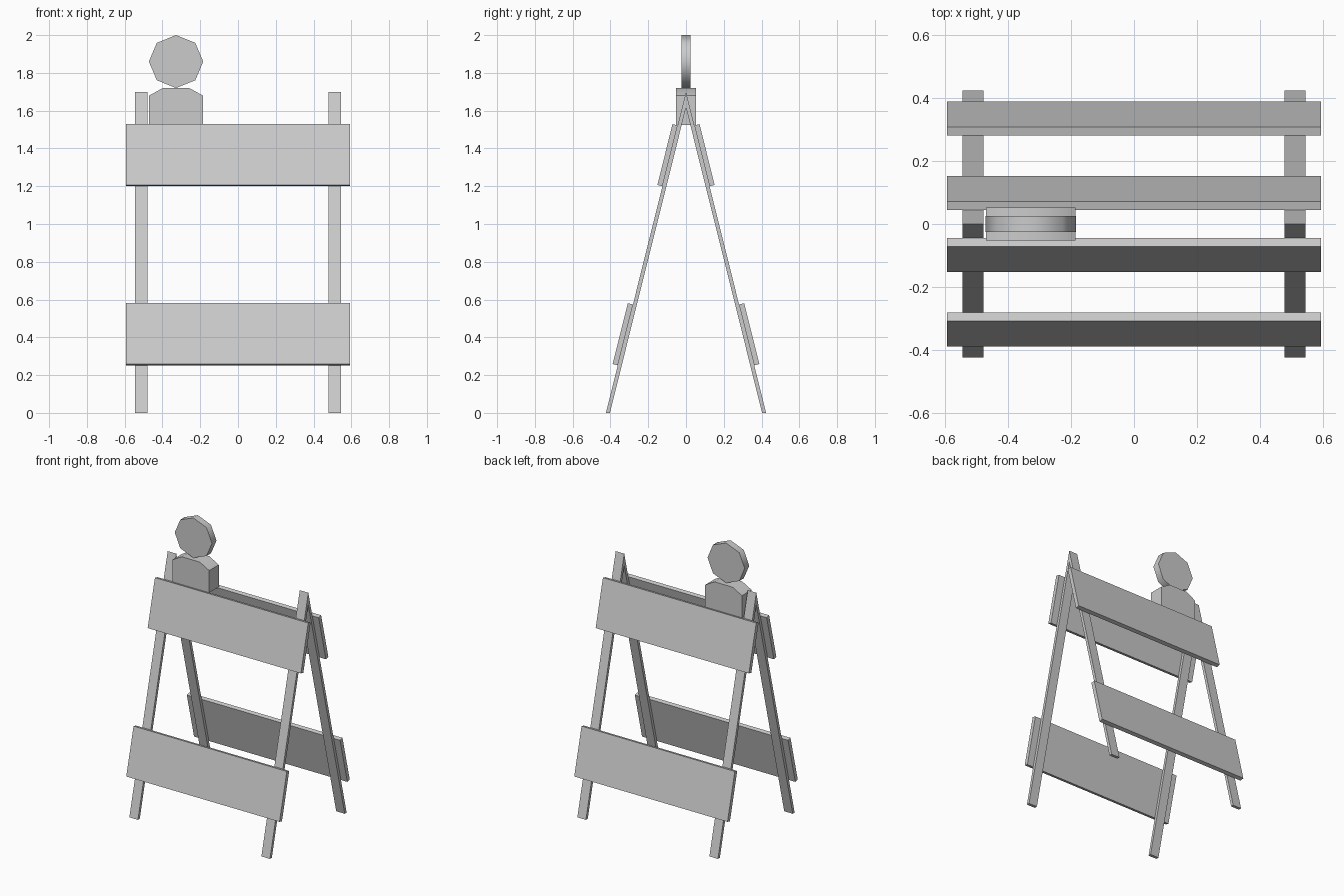
import bpy, bmesh, math

cube = bpy.data.objects.get("Cube")
if cube:
    bpy.data.objects.remove(cube)

grey = bpy.data.materials.new("plain_grey")
grey.use_nodes = True
colour = (0.6, 0.6, 0.6, 1)
grey.diffuse_color = colour
grey.node_tree.nodes["Principled BSDF"].inputs["Base Color"].default_value = colour


def prism(name, outline, axis, start, end, smooth=False):
    """Extrude a 2D outline along x (outline is y, z) or y (outline is x, z)."""
    bm = bmesh.new()
    place = (lambda a, b, t: (t, a, b)) if axis == "x" else (lambda a, b, t: (a, t, b))
    face = bm.faces.new([bm.verts.new(place(a, b, start)) for a, b in outline])
    new = bmesh.ops.extrude_face_region(bm, geom=[face])["geom"]
    offset = place(0, 0, end - start)
    bmesh.ops.translate(bm, vec=offset, verts=[v for v in new if isinstance(v, bmesh.types.BMVert)])
    bmesh.ops.recalc_face_normals(bm, faces=bm.faces)
    mesh = bpy.data.meshes.new(name)
    bm.to_mesh(mesh)
    bm.free()
    mesh.materials.append(grey)
    obj = bpy.data.objects.new(name, mesh)
    bpy.context.collection.objects.link(obj)
    if smooth:
        bpy.ops.object.select_all(action="DESELECT")
        obj.select_set(True)
        bpy.context.view_layer.objects.active = obj
        bpy.ops.object.shade_smooth_by_angle(angle=math.radians(50))
    return obj


FOOT, APEX = 0.424, 1.70      # outer leg line runs from the foot to the apex
LEG_WIDTH, BOARD = 0.021, 0.027


def leg_line(z):
    return FOOT * (1 - z / APEX)


for side, label in ((-1, "front"), (1, "back")):
    # Splayed legs meeting at the apex
    inner = FOOT - LEG_WIDTH
    leg = [(side * FOOT, 0), (side * inner, 0), (0, APEX * inner / FOOT), (0, APEX)]
    prism(label + "_right_leg", leg, "x", -0.544, -0.478)
    prism(label + "_left_leg", leg, "x", 0.478, 0.544)

    # Boards lying on the outer faces of the legs
    for part, low, high in (("upper", 1.20, 1.522), ("lower", 0.252, 0.574)):
        rise = BOARD * FOOT / APEX
        board = [(side * leg_line(low), low), (side * leg_line(high), high),
                 (side * (leg_line(high) + BOARD), high + rise),
                 (side * (leg_line(low) + BOARD), low + rise)]
        prism(f"{label}_{part}_board", board, "x", -0.593, 0.593)

# Warning lamp: battery case with chamfered top, and an eight-sided lens
LAMP_X = -0.328
case = [(-0.142, 1.525), (0.142, 1.525), (0.142, 1.68),
        (0.07, 1.72), (-0.07, 1.72), (-0.142, 1.68)]
prism("lamp_case", [(LAMP_X + x, z) for x, z in case], "y", -0.053, 0.053, True)

lens = [(LAMP_X + 0.144 * math.cos(i * math.pi / 4), 1.86 + 0.14 * math.sin(i * math.pi / 4))
        for i in range(8)]
prism("lamp_lens", lens, "y", -0.025, 0.025, True)
